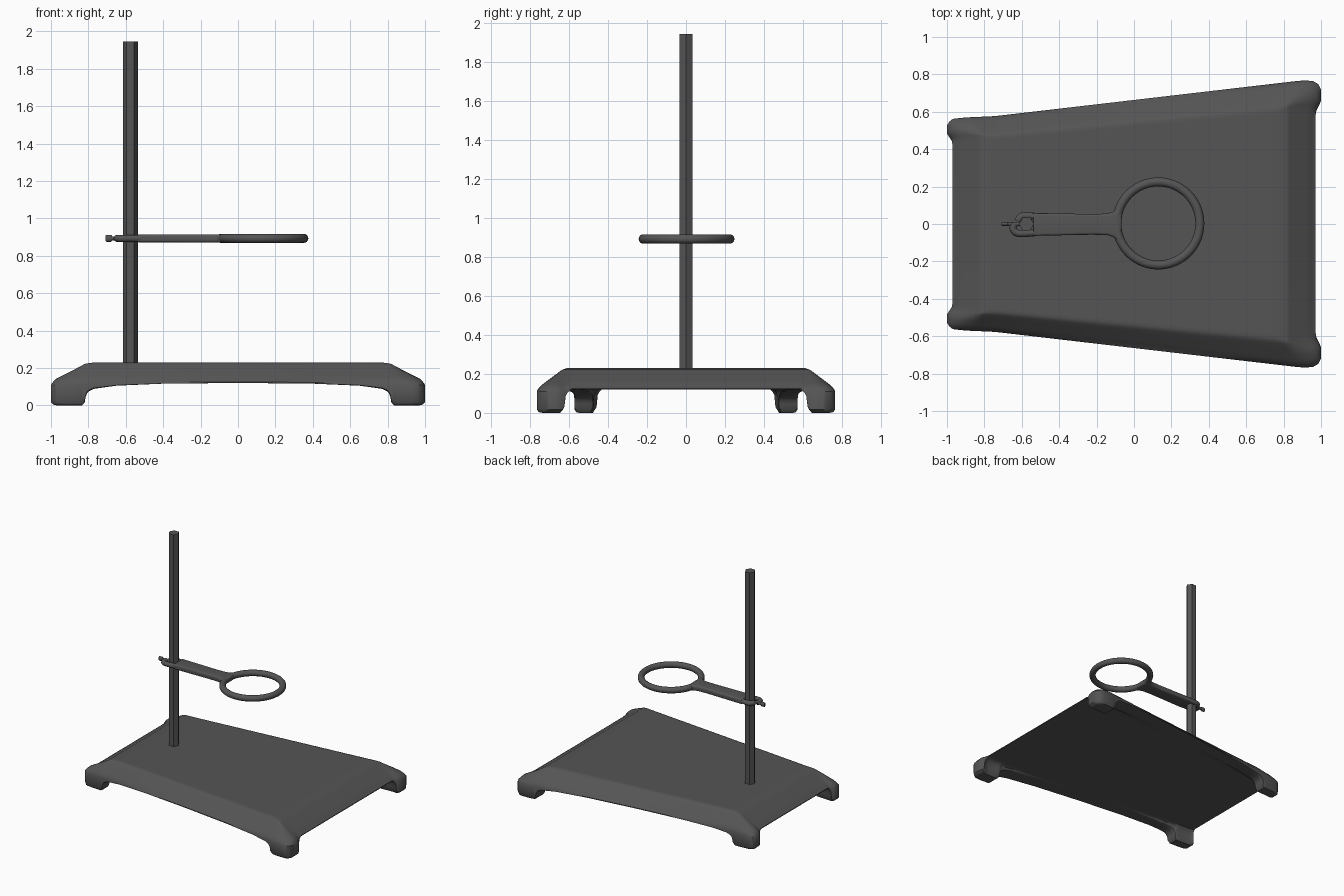
import bpy, bmesh, math

if "Cube" in bpy.data.objects:
    bpy.data.objects.remove(bpy.data.objects["Cube"])

mat = bpy.data.materials.new("dark_metal")
mat.diffuse_color = (0.09, 0.09, 0.09, 1)
mat.use_nodes = True
mat.node_tree.nodes["Principled BSDF"].inputs["Base Color"].default_value = mat.diffuse_color


def finish(ob, name, angle=35):
    ob.name = name
    ob.data.materials.append(mat)
    if ob.type == 'MESH':
        bpy.ops.object.select_all(action='DESELECT')
        ob.select_set(True)
        bpy.context.view_layer.objects.active = ob
        bpy.ops.object.shade_smooth_by_angle(angle=math.radians(angle))
    return ob


def from_bmesh(bm, name, angle=35):
    bmesh.ops.recalc_face_normals(bm, faces=bm.faces)
    me = bpy.data.meshes.new(name)
    bm.to_mesh(me)
    bm.free()
    ob = bpy.data.objects.new(name, me)
    bpy.context.collection.objects.link(ob)
    return finish(ob, name, angle)


def lerp(pts, t):
    for (a, p), (b, q) in zip(pts, pts[1:]):
        if t <= b:
            return p + (q - p) * max(0, t - a) / (b - a)
    return pts[-1][1]


# base profiles: half width, slopes, foot depth and end outline
WIDTH = [(-1, .55), (-.98, .563), (-.9, .57), (-.75, .576), (.85, .762),
         (.92, .768), (.97, .764), (1, .748)]
DROP_U = [(0, 0), (.77, 0), (.82, .008), (.97, .085), (.985, .098), (1, .12)]
DROP_V = [(0, 0), (.815, 0), (.84, .008), (.96, .08), (.985, .098), (1, .12)]
FOOT_U = [(0, 0), (.4, .03), (.65, .12), (.77, .26), (.795, .36), (.807, .46),
          (.815, .62), (.82, .88), (.835, 1), (.97, 1), (.985, .97), (1, .85)]
FOOT_V = [(0, 0), (.785, 0), (.81, .12), (.825, .3), (.83, .6), (.835, .88),
          (.85, 1), (.96, 1), (.985, .97), (1, .85)]
END = [(0, .97), (.77, .97), (.81, .975), (.85, .99), (.88, 1), (.96, 1), (1, .985)]
HU = [.2, .4, .55, .65, .72, .77, .795, .807, .815, .82, .835, .86, .9, .94, .97, .985, 1]
HV = [.4, .75, .785, .81, .825, .83, .835, .85, .88, .91, .94, .96, .985, 1]


def both(h):
    return [-t for t in reversed(h)] + [0] + h


US, VS = both(HU), both(HV)

# base: top and underside sheets stitched around the rim
bm = bmesh.new()
sheets = ([], [])
for u in US:
    rows = ([], [])
    for v in VS:
        au, av = abs(u), abs(v)
        x = u - math.copysign((1 - lerp(END, av)) * max(0, (au - .82) / .18), u)
        y = v * lerp(WIDTH, u)
        zb = .12 * (1 - lerp(FOOT_U, au) * lerp(FOOT_V, av))
        du, dv = lerp(DROP_U, au), lerp(DROP_V, av)
        zt = .23 - min(.12, (du ** 4 + dv ** 4) ** .25)
        rows[0].append(bm.verts.new((x, y, max(zt, zb + .006))))
        rows[1].append(bm.verts.new((x, y, zb)))
    sheets[0].append(rows[0])
    sheets[1].append(rows[1])
nu, nv = len(US), len(VS)
for s in sheets:
    for i in range(nu - 1):
        for j in range(nv - 1):
            bm.faces.new((s[i][j], s[i + 1][j], s[i + 1][j + 1], s[i][j + 1]))
rim = ([(i, 0) for i in range(nu)] + [(nu - 1, j) for j in range(1, nv)] +
       [(i, nv - 1) for i in range(nu - 2, -1, -1)] + [(0, j) for j in range(nv - 2, 0, -1)])
for (a, b), (c, d) in zip(rim, rim[1:] + rim[:1]):
    bm.faces.new((sheets[0][a][b], sheets[0][c][d], sheets[1][c][d], sheets[1][a][b]))
from_bmesh(bm, "base", 40)

# upright six-sided rod
bpy.ops.mesh.primitive_cylinder_add(vertices=6, radius=.04, depth=1.745,
                                    location=(-.575, 0, 1.0725),
                                    rotation=(0, 0, math.radians(30)))
finish(bpy.context.object, "upright_rod")

# support ring
Z = .893
bpy.ops.mesh.primitive_torus_add(major_segments=64, minor_segments=16, major_radius=.222,
                                 minor_radius=.024, location=(.13, .003, Z))
finish(bpy.context.object, "support_ring", 60)

# arm: rounded bar flaring into the ring
half = [(-.066, .075), (-.09, .085), (-.11, .066), (-.14, .056), (-.22, .053), (-.54, .059)]
outline = half + [(x, -y - .004) for x, y in reversed(half)]
bm = bmesh.new()
face = bm.faces.new([bm.verts.new((x, y, Z - .022)) for x, y in outline])
ext = bmesh.ops.extrude_face_region(bm, geom=[face])
bmesh.ops.translate(bm, vec=(0, 0, .044),
                    verts=[g for g in ext['geom'] if isinstance(g, bmesh.types.BMVert)])
bmesh.ops.recalc_face_normals(bm, faces=bm.faces)
edges = [e for e in bm.edges if abs(e.verts[0].co.z - e.verts[1].co.z) < 1e-4]
bmesh.ops.bevel(bm, geom=edges, offset=.014, segments=4, profile=.5, affect='EDGES')
from_bmesh(bm, "ring_arm", 50)


# clamp jaws curling around the rod
def jaw(name, pts, r):
    cu = bpy.data.curves.new(name, 'CURVE')
    cu.dimensions = '3D'
    cu.bevel_depth = r
    cu.bevel_resolution = 3
    cu.use_fill_caps = True
    sp = cu.splines.new('NURBS')
    sp.points.add(len(pts) - 1)
    for p, (x, y) in zip(sp.points, pts):
        p.co = (x, y, Z, 1)
    sp.use_endpoint_u = True
    sp.order_u = 3
    ob = bpy.data.objects.new(name, cu)
    bpy.context.collection.objects.link(ob)
    finish(ob, name)


jaw("clamp_jaw_back", [(-.52, .04), (-.58, .046), (-.61, .04), (-.622, .015)], .019)
jaw("clamp_jaw_front", [(-.52, -.045), (-.58, -.052), (-.635, -.05), (-.652, -.015), (-.635, 0)], .019)

# clamp screw with its small head
for name, x, r, d in (("clamp_screw", -.65, .011, .08), ("screw_head", -.691, .018, .034)):
    bpy.ops.mesh.primitive_cylinder_add(vertices=16, radius=r, depth=d, location=(x, 0, Z),
                                        rotation=(0, math.pi / 2, 0))
    ob = bpy.context.object
    if name == "screw_head":
        ob.scale.y = .1
        ob.scale.y = .6
        bev = ob.modifiers.new("round", 'BEVEL')
        bev.width = .006
        bev.segments = 3
    finish(ob, name)
